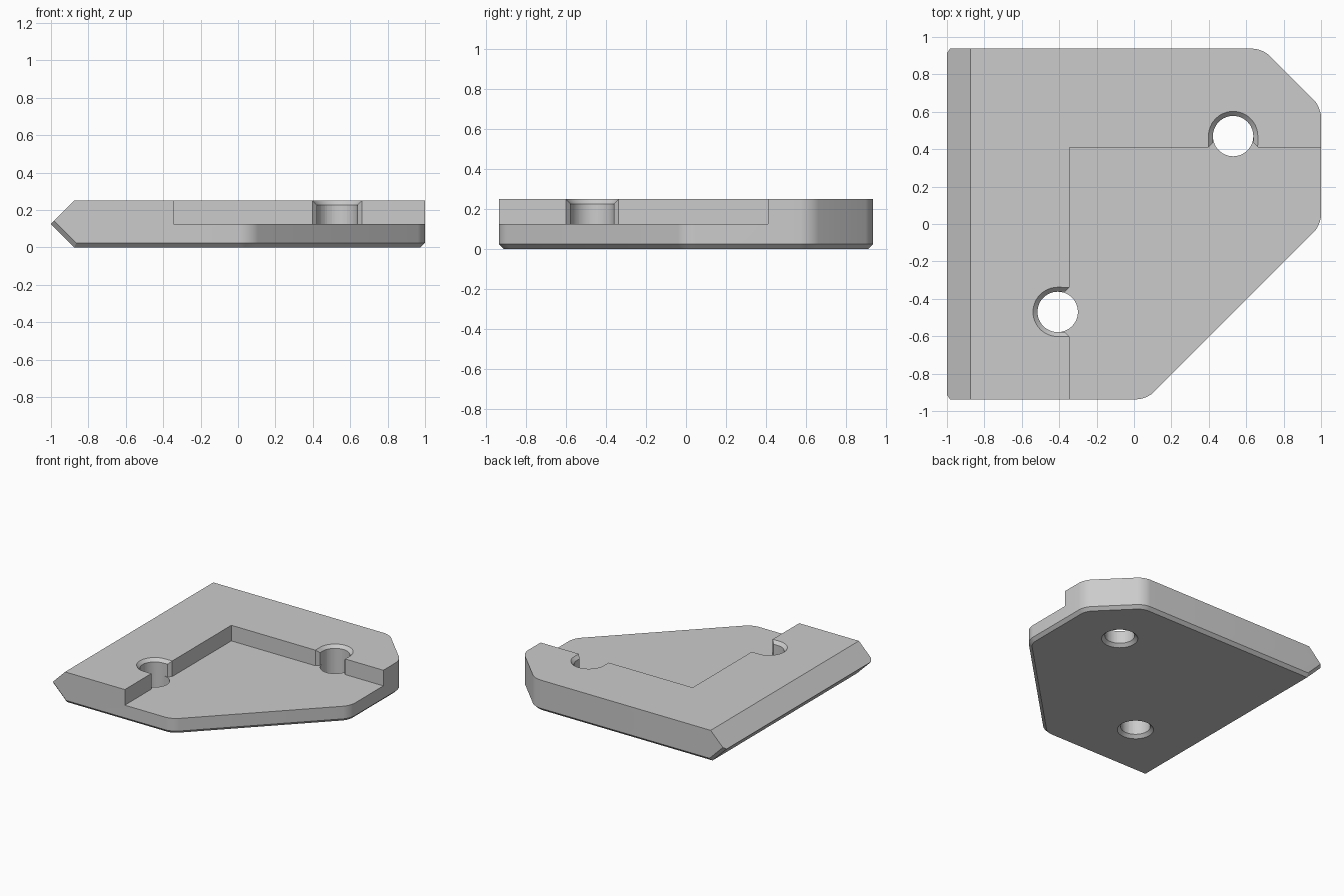
import bpy, bmesh, math
from mathutils import Vector

if "Cube" in bpy.data.objects:
    bpy.data.objects.remove(bpy.data.objects["Cube"])

TOP, MID, HALF_Y = 0.25, 0.125, 0.9375      # plate heights and half depth
WALL_X, WALL_Y = -0.346, 0.41               # pocket walls
HOLE_R, CHAMFER = 0.108, 0.024
HOLES = [((0.53, 0.47), Vector((0, -1))),   # centre, direction of opening
         ((-0.408, -0.47), Vector((1, 0)))]

grey = bpy.data.materials.new("grey_metal")
grey.use_nodes = True
colour = (0.6, 0.6, 0.6, 1)
grey.diffuse_color = colour
grey.node_tree.nodes["Principled BSDF"].inputs["Base Color"].default_value = colour


def make_object(name, bm):
    bmesh.ops.recalc_face_normals(bm, faces=bm.faces)
    mesh = bpy.data.meshes.new(name)
    bm.to_mesh(mesh)
    bm.free()
    mesh.materials.append(grey)
    obj = bpy.data.objects.new(name, mesh)
    bpy.context.collection.objects.link(obj)
    return obj


def loft(low, high):
    """Closed solid between two matching rings of points."""
    bm = bmesh.new()
    a = [bm.verts.new(p) for p in low]
    b = [bm.verts.new(p) for p in high]
    bm.faces.new(a)
    bm.faces.new(b)
    for i in range(len(a)):
        j = (i + 1) % len(a)
        bm.faces.new((a[i], a[j], b[j], b[i]))
    bmesh.ops.recalc_face_normals(bm, faces=bm.faces)
    return bm


def prism(points, z0, z1):
    return loft([(x, y, z0) for x, y in points], [(x, y, z1) for x, y in points])


def ring(centre, r, opening=None):
    """Circle, or a U shape stretched along the opening direction."""
    pts = []
    for i in range(48):
        a = math.tau * i / 48
        d = Vector((math.cos(a), math.sin(a)))
        p = Vector(centre) + d * r
        if opening and d.dot(opening) > 1e-4:
            p += opening * (0.12 - d.dot(opening) * r)
        pts.append(p)
    return pts


def cone(centre, z0, r0, z1, r1, opening=None):
    low, high = ring(centre, r0, opening), ring(centre, r1, opening)
    return loft([(p.x, p.y, z0) for p in low], [(p.x, p.y, z1) for p in high])


# Plate: pointed edge profile extruded in depth
profile = [(-1, MID), (-0.875, 0), (1, 0), (1, TOP), (-0.875, TOP)]
bm = loft([(x, -HALF_Y, z) for x, z in profile], [(x, HALF_Y, z) for x, z in profile])

# Two diagonal corner cuts
for point, normal in (((1, 0.625, 0), (1, 1, 0)), ((1, -0.005, 0), (1, -1, 0))):
    cut = bmesh.ops.bisect_plane(bm, geom=bm.verts[:] + bm.edges[:] + bm.faces[:],
                                 plane_co=point, plane_no=normal, clear_outer=True)
    rim = [e for e in cut["geom_cut"] if isinstance(e, bmesh.types.BMEdge)]
    bmesh.ops.holes_fill(bm, edges=rim, sides=0)
bmesh.ops.recalc_face_normals(bm, faces=bm.faces)

# Rounded vertical corners
upright = [e for e in bm.edges
           if abs((e.verts[0].co - e.verts[1].co).normalized().z) > 0.99]
bmesh.ops.bevel(bm, geom=upright, offset=0.054, segments=6, profile=0.5, affect='EDGES')

# Chamfer around the underside
bm.normal_update()
under = []
for e in bm.edges:
    nz = sorted(f.normal.z for f in e.link_faces)
    if nz[0] < -0.5 and abs(nz[1]) < 0.01:
        under.append(e)
bmesh.ops.bevel(bm, geom=under, offset=CHAMFER, segments=1, affect='EDGES',
                clamp_overlap=False)
plate = make_object("corner_plate", bm)

# Pocket with flared slots leading to both holes
(ax, ay), (bx, by) = HOLES[0][0], HOLES[1][0]
R, F = HOLE_R, HOLE_R + CHAMFER
pocket = [(WALL_X, -1.2), (WALL_X, by - F), (WALL_X - CHAMFER, by - R), (bx, by - R),
          (bx, by + R), (WALL_X - CHAMFER, by + R), (WALL_X, by + F), (WALL_X, WALL_Y),
          (ax - F, WALL_Y), (ax - R, WALL_Y + CHAMFER), (ax - R, ay),
          (ax + R, ay), (ax + R, WALL_Y + CHAMFER), (ax + F, WALL_Y),
          (1.2, WALL_Y), (1.2, -1.2)]
cutters = [make_object("pocket_cutter", prism(pocket, MID, 0.4))]

# Holes with chamfered rims above and below
for centre, opening in HOLES:
    cutters += [
        make_object("hole_cutter", cone(centre, -0.1, R, 0.4, R)),
        make_object("top_rim_cutter", cone(centre, TOP - 2 * CHAMFER, R - CHAMFER,
                                           TOP + CHAMFER, F + CHAMFER, opening)),
        make_object("bottom_rim_cutter", cone(centre, -CHAMFER, F + CHAMFER,
                                              2 * CHAMFER, R - CHAMFER))]

bpy.context.view_layer.objects.active = plate
plate.select_set(True)
for cutter in cutters:
    cutter.hide_render = True
    mod = plate.modifiers.new("cut", 'BOOLEAN')
    mod.operation = 'DIFFERENCE'
    mod.solver = 'EXACT'
    mod.object = cutter
    bpy.ops.object.modifier_apply(modifier=mod.name)
    bpy.data.objects.remove(cutter)

bpy.ops.object.shade_smooth_by_angle(angle=math.radians(30))
